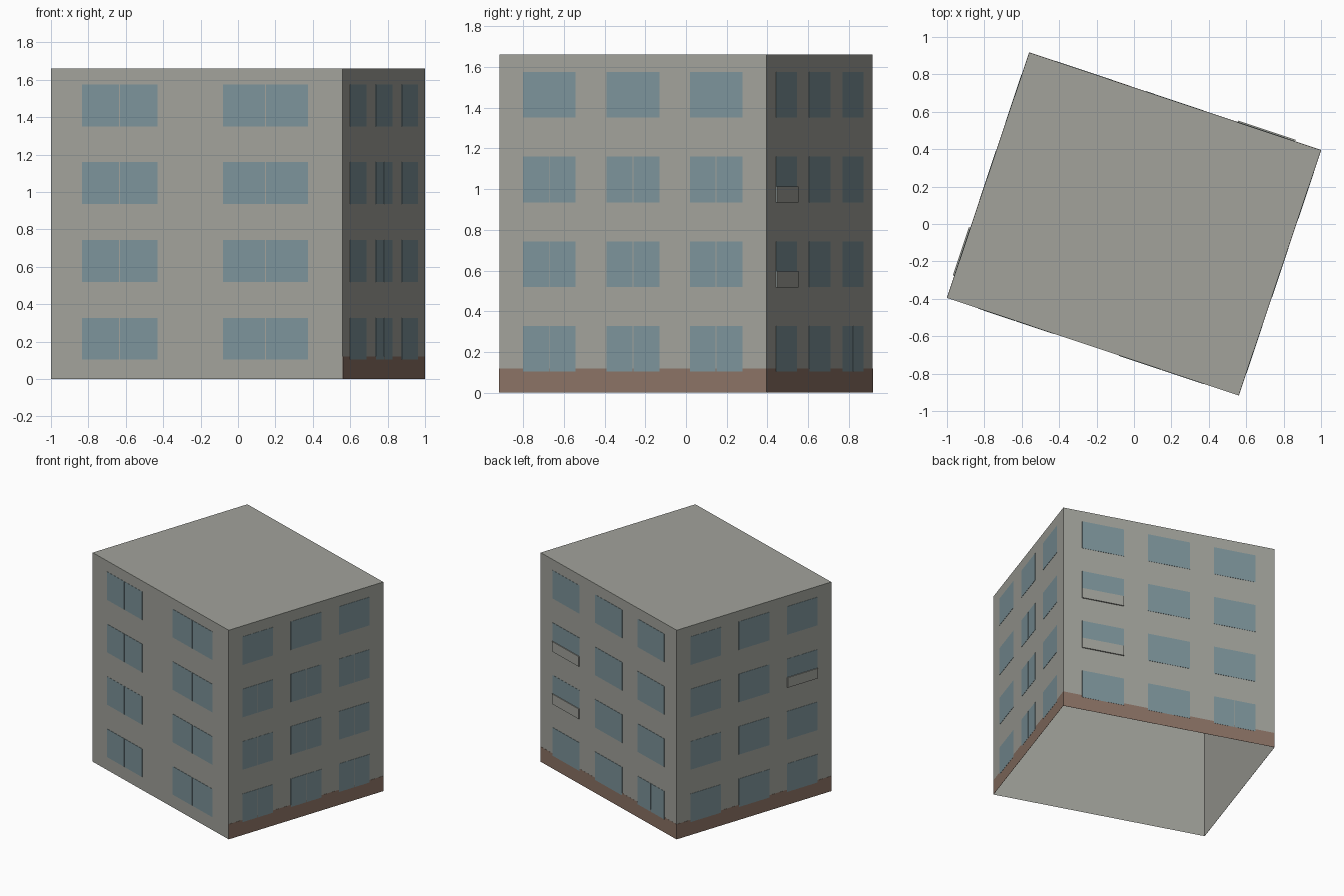
import bpy
import bmesh
from mathutils import Vector

if "Cube" in bpy.data.objects:
    bpy.data.objects.remove(bpy.data.objects["Cube"], do_unlink=True)


def make_material(name, rgb):
    mat = bpy.data.materials.new(name)
    mat.use_nodes = True
    colour = (*rgb, 1.0)
    mat.diffuse_color = colour
    mat.node_tree.nodes["Principled BSDF"].inputs["Base Color"].default_value = colour
    return mat


WALL = make_material("wall grey", (0.36, 0.365, 0.33))
GLASS = make_material("window blue", (0.205, 0.295, 0.325))
BASE = make_material("plinth brown", (0.26, 0.17, 0.13))

HEIGHT = 1.66
CORNERS = [Vector(c) for c in ((-1, -0.395, 0), (0.56, -0.917, 0),
                               (1, 0.395, 0), (-0.56, 0.917, 0))]
UP = Vector((0, 0, 1))


def finish(bm, name, mat):
    mesh = bpy.data.meshes.new(name)
    bm.to_mesh(mesh)
    bm.free()
    mesh.materials.append(mat)
    obj = bpy.data.objects.new(name, mesh)
    bpy.context.collection.objects.link(obj)


def add_plate(bm, side, u0, u1, z0, z1, depth):
    """Thin slab on one wall, placed by fractions along it and by height."""
    a, b = CORNERS[side], CORNERS[(side + 1) % 4]
    out = (b - a).cross(UP).normalized() * depth
    back = [a.lerp(b, u) + UP * z for u, z in ((u0, z0), (u1, z0), (u1, z1), (u0, z1))]
    inner = [bm.verts.new(p) for p in back]
    outer = [bm.verts.new(p + out) for p in back]
    bm.faces.new(outer)
    for i in range(4):
        j = (i + 1) % 4
        bm.faces.new((inner[i], inner[j], outer[j], outer[i]))


# Open-bottomed block with a flat roof
bm = bmesh.new()
low = [bm.verts.new(c) for c in CORNERS]
high = [bm.verts.new(c + UP * HEIGHT) for c in CORNERS]
for i in range(4):
    j = (i + 1) % 4
    bm.faces.new((low[i], low[j], high[j], high[i]))
bm.faces.new(high)
finish(bm, "building_walls", WALL)

# Brown plinth on every wall but the front
bm = bmesh.new()
for side in (1, 2, 3):
    add_plate(bm, side, 0, 1, 0, 0.12, 0.001)
finish(bm, "plinth", BASE)

# Windows: front has two wide columns, the others three
SIDES = ["front", "left", "back", "right"]
WIDE = [(0.106, 0.365), (0.59, 0.881)]
NARROW = [(0.089, 0.286), (0.401, 0.6), (0.714, 0.91)]
ROWS = [(0.103 + 0.416 * r, 0.327 + 0.416 * r) for r in range(4)]


def is_split(side, row, col):
    return side == 0 or (side == 1 and row < 3) or (side, row, col) == (2, 0, 2)


for side, label in enumerate(SIDES):
    bm = bmesh.new()
    for row, (z0, z1) in enumerate(ROWS):
        for col, (u0, u1) in enumerate(NARROW if side else WIDE):
            if is_split(side, row, col):
                mid = (u0 + u1) / 2
                add_plate(bm, side, u0, mid - 0.0018, z0, z1, 0.002)
                add_plate(bm, side, mid + 0.0018, u1, z0, z1, 0.002)
            else:
                add_plate(bm, side, u0, u1, z0, z1, 0.002)
    finish(bm, label + "_windows", GLASS)

# Shallow parapet panels across the lower part of some windows
bm = bmesh.new()
for side, row, col in ((2, 1, 0), (2, 2, 0), (3, 2, 2)):
    u0, u1 = NARROW[col]
    z0 = ROWS[row][0]
    add_plate(bm, side, u0, u1, z0 - 0.002, z0 + 0.078, 0.009)
finish(bm, "window_parapets", WALL)
